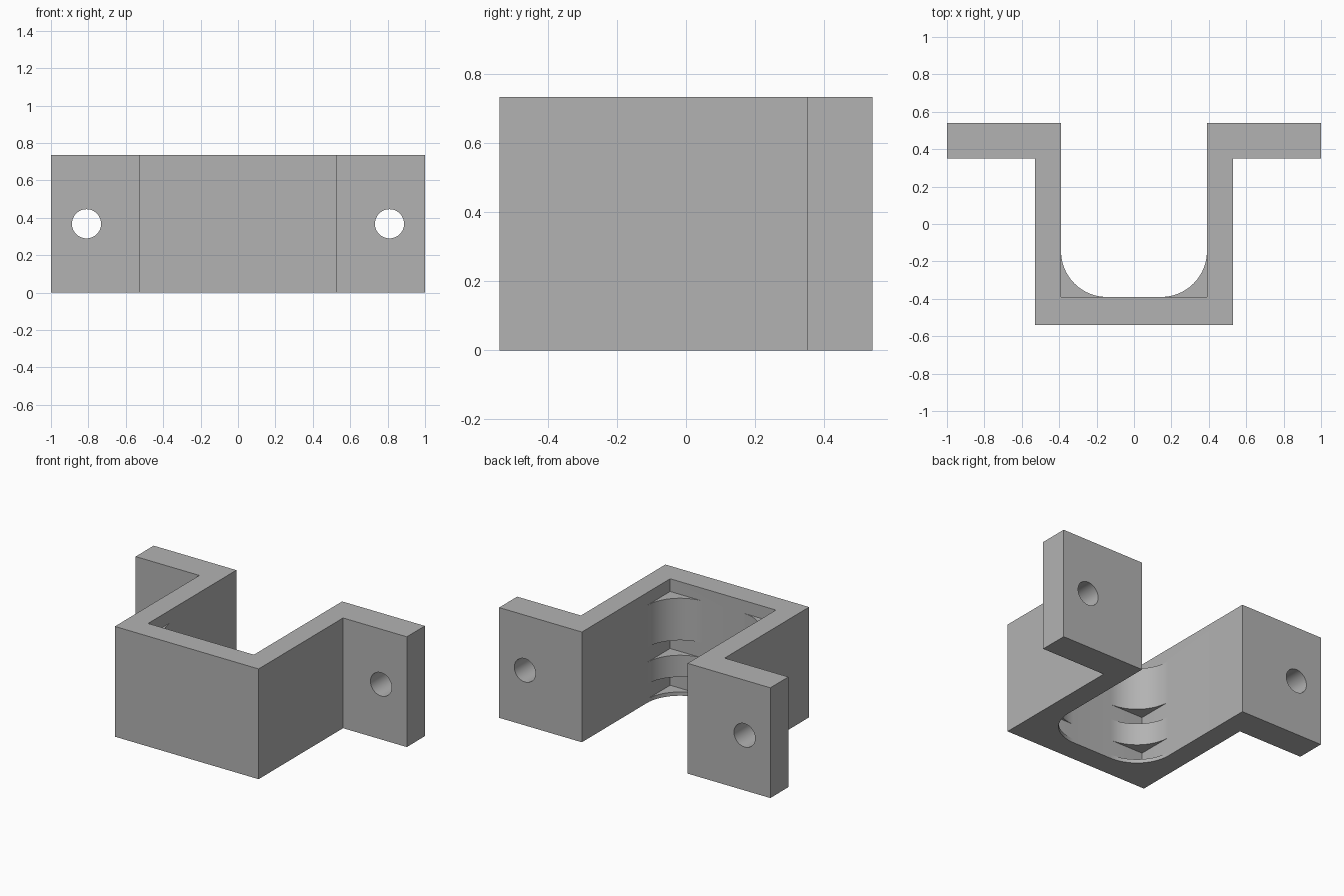
import bpy
import bmesh
import math

cube = bpy.data.objects.get("Cube")
if cube:
    bpy.data.objects.remove(cube, do_unlink=True)

HEIGHT = 0.735
INNER_X, INNER_Y = 0.39, -0.39
RADIUS = 0.245

grey = bpy.data.materials.new("plain grey")
grey.use_nodes = True
grey.diffuse_color = (0.45, 0.45, 0.45, 1)
grey.node_tree.nodes["Principled BSDF"].inputs["Base Color"].default_value = (0.45, 0.45, 0.45, 1)


def prism(name, outline, z0, z1):
    """Extrude a flat outline from z0 up to z1."""
    bm = bmesh.new()
    face = bm.faces.new([bm.verts.new((x, y, z0)) for x, y in outline])
    top = bmesh.ops.extrude_face_region(bm, geom=[face])["geom"]
    bmesh.ops.translate(bm, vec=(0, 0, z1 - z0),
                        verts=[v for v in top if isinstance(v, bmesh.types.BMVert)])
    bmesh.ops.recalc_face_normals(bm, faces=bm.faces)
    mesh = bpy.data.meshes.new(name)
    bm.to_mesh(mesh)
    bm.free()
    mesh.materials.append(grey)
    obj = bpy.data.objects.new(name, mesh)
    bpy.context.collection.objects.link(obj)
    return obj


def combine(target, tool, operation):
    """Apply a boolean and discard the tool."""
    mod = target.modifiers.new(operation, 'BOOLEAN')
    mod.operation, mod.object, mod.solver = operation, tool, 'EXACT'
    bpy.context.view_layer.objects.active = target
    bpy.ops.object.modifier_apply(modifier=mod.name)
    bpy.data.objects.remove(tool, do_unlink=True)


# U-shaped bracket with a mounting flange on each side
half = [(INNER_X, INNER_Y), (INNER_X, 0.54), (1, 0.54), (1, 0.35),
        (0.53, 0.35), (0.53, -0.54)]
bracket = prism("bracket", half + [(-x, y) for x, y in reversed(half)], 0, HEIGHT)

# Rounded support ribs in both inner corners, stacked with gaps
overlap = 0.05
cx, cy = INNER_X - RADIUS, INNER_Y + RADIUS
arc = [(cx + RADIUS * math.cos(a), cy - RADIUS * math.sin(a))
       for a in (math.pi / 2 * i / 24 for i in range(25))]
rib = arc + [(cx, INNER_Y - overlap), (INNER_X + overlap, INNER_Y - overlap),
             (INNER_X + overlap, cy)]
for side in (1, -1):
    for z0, z1 in ((0, 0.025), (0.125, 0.27), (0.37, 0.65)):
        combine(bracket, prism("rib", [(side * x, y) for x, y in rib], z0, z1), 'UNION')

# Screw holes through the flanges
for side in (1, -1):
    bpy.ops.mesh.primitive_cylinder_add(vertices=48, radius=0.078, depth=0.6,
                                        location=(side * 0.81, 0.45, HEIGHT / 2),
                                        rotation=(math.pi / 2, 0, 0))
    hole = bpy.context.object
    hole.name = "hole_cutter"
    hole.hide_render = True
    hole.data.materials.append(grey)
    combine(bracket, hole, 'DIFFERENCE')

bpy.ops.object.select_all(action='DESELECT')
bracket.select_set(True)
bpy.context.view_layer.objects.active = bracket
bpy.ops.object.shade_smooth_by_angle(angle=math.radians(30))
